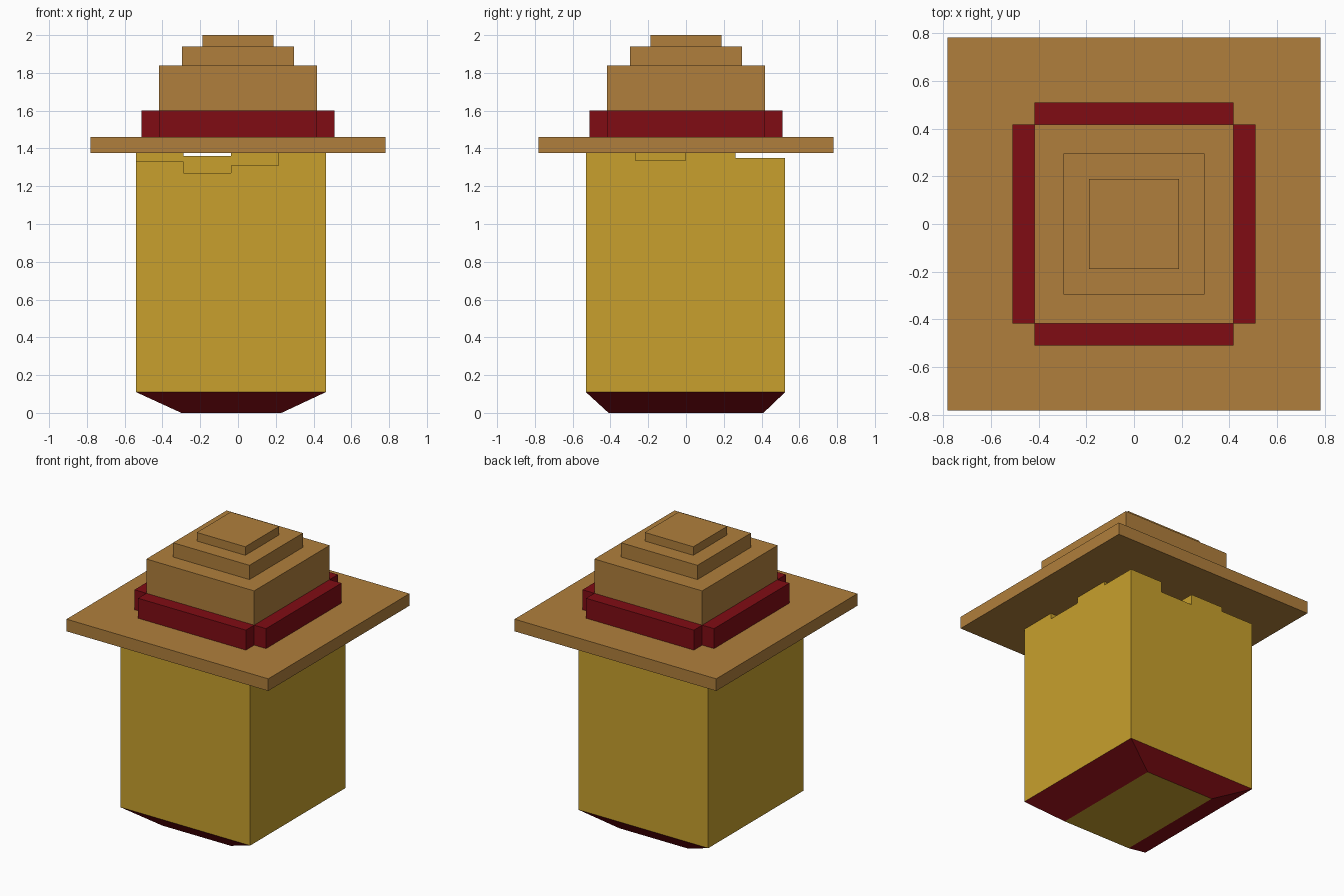
import bpy, bmesh

if "Cube" in bpy.data.objects:
    bpy.data.objects.remove(bpy.data.objects["Cube"])


def material(name, rgb):
    m = bpy.data.materials.new(name)
    m.diffuse_color = (*rgb, 1)
    m.use_nodes = True
    m.node_tree.nodes["Principled BSDF"].inputs["Base Color"].default_value = m.diffuse_color
    return m


GOLD = material("gold", (0.578, 0.352, 0.026))
WOOD = material("wood", (0.434, 0.212, 0.045))
RED = material("red", (0.216, 0.0037, 0.007))


def build(name, bm, *mats):
    me = bpy.data.meshes.new(name)
    bmesh.ops.remove_doubles(bm, verts=bm.verts, dist=1e-5)
    bm.to_mesh(me)
    bm.free()
    for m in mats:
        me.materials.append(m)
    ob = bpy.data.objects.new(name, me)
    bpy.context.collection.objects.link(ob)
    return ob


def box(name, x0, x1, y0, y1, z0, z1, mat):
    bm = bmesh.new()
    bmesh.ops.create_cube(bm, size=1)
    for v in bm.verts:
        v.co = (x1 if v.co.x > 0 else x0, y1 if v.co.y > 0 else y0,
                z1 if v.co.z > 0 else z0)
    return build(name, bm, mat)


def quad(bm, *pts):
    return bm.faces.new([bm.verts.new(p) for p in pts])


# Body: square pillar with an uneven, blocky top edge under the roof
X0, X1, Y0, Y1, ZB = -0.54, 0.465, -0.53, 0.525, 0.11
FULL = 1.38
heights = [  # rows run front to back, columns left to right
    [1.33, 1.27, 1.31, FULL],
    [FULL, 1.36, FULL, 1.335],
    [1.34, 1.36, FULL, FULL],
    [1.32, 1.35, 1.276, 1.35],
]
xs = [X0 + (X1 - X0) * i / 4 for i in range(5)]
ys = [Y0 + (Y1 - Y0) * j / 4 for j in range(5)]


def height(i, j):
    return heights[j][i] if 0 <= i < 4 and 0 <= j < 4 else ZB


bm = bmesh.new()
for j in range(4):
    for i in range(4):
        a, b, c, d, h = xs[i], xs[i + 1], ys[j], ys[j + 1], heights[j][i]
        quad(bm, (a, c, h), (b, c, h), (b, d, h), (a, d, h))
        sides = [((a, c), (b, c), i, j - 1), ((b, c), (b, d), i + 1, j),
                 ((b, d), (a, d), i, j + 1), ((a, d), (a, c), i - 1, j)]
        for p, q, ni, nj in sides:
            low = height(ni, nj)
            if low < h:
                quad(bm, (*p, low), (*q, low), (*q, h), (*p, h))
build("body", bm, GOLD)

# Tapered base with red slopes and a gold underside
bm = bmesh.new()
top = [(X0, Y0, ZB), (X1, Y0, ZB), (X1, Y1, ZB), (X0, Y1, ZB)]
low = [(-0.30, -0.41, 0), (0.23, -0.41, 0), (0.23, 0.41, 0), (-0.30, 0.41, 0)]
for k in range(4):
    n = (k + 1) % 4
    quad(bm, low[k], low[n], top[n], top[k])
quad(bm, *reversed(low)).material_index = 1
build("tapered_base", bm, RED, GOLD)

# Roof plate and stepped tiers
for name, r, z0, z1 in [("roof_plate", 0.782, 1.375, 1.46),
                        ("lower_tier", 0.418, 1.46, 1.84),
                        ("middle_tier", 0.296, 1.84, 1.94),
                        ("top_tier", 0.188, 1.94, 2.0)]:
    box(name, -r, r, -r, r, z0, z1, WOOD)

# Red trim strips around the lower tier
IN, OUT = 0.418, 0.51
for s, fb, lr in [(-1, "front", "left"), (1, "back", "right")]:
    a, b = sorted((s * IN, s * OUT))
    box(fb + "_trim", -IN, IN, a, b, 1.46, 1.60, RED)
    box(lr + "_trim", a, b, -IN, IN, 1.46, 1.60, RED)
